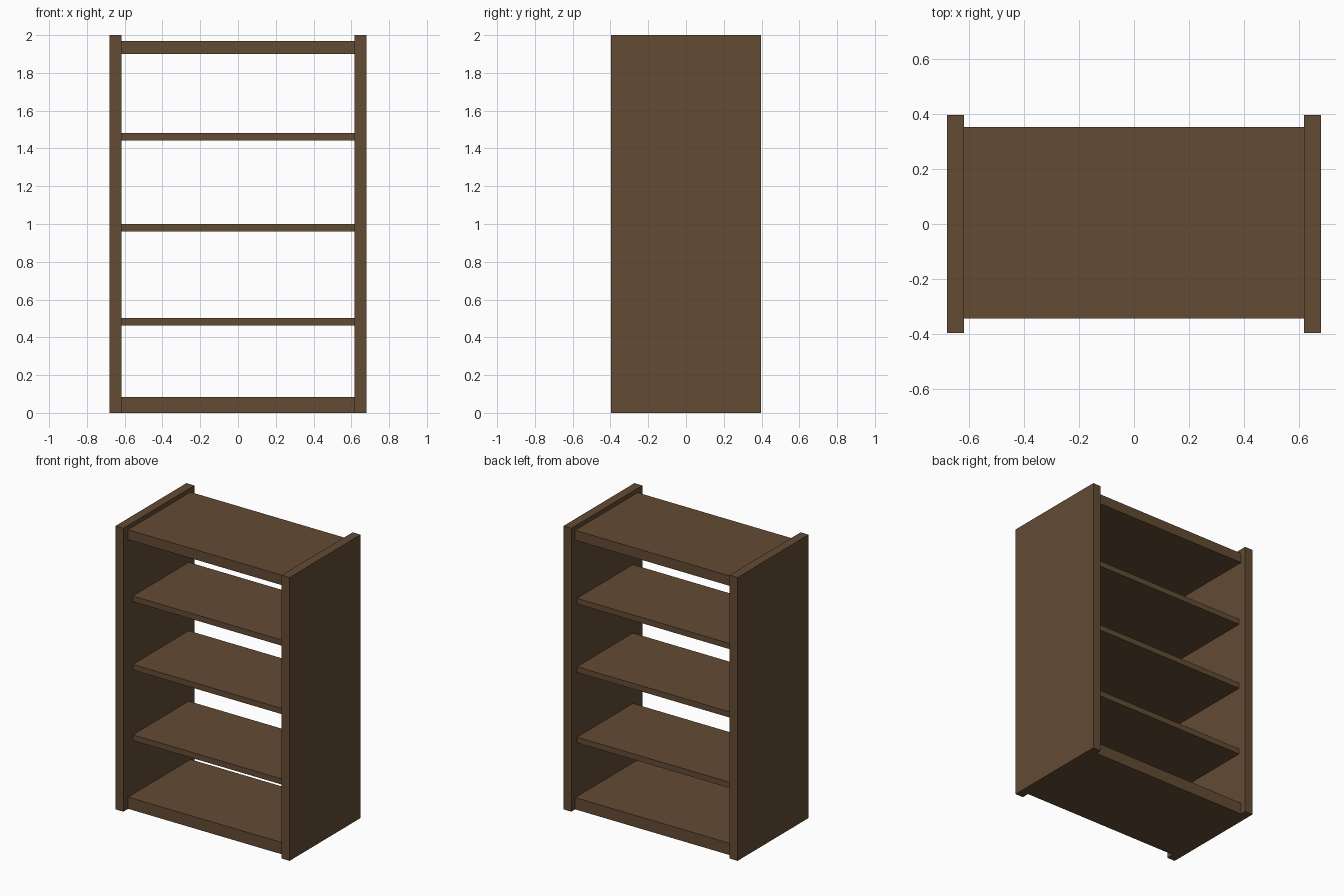
import bpy

if "Cube" in bpy.data.objects:
    bpy.data.objects.remove(bpy.data.objects["Cube"])

wood = bpy.data.materials.new("dark brown wood")
wood.diffuse_color = (0.124, 0.070, 0.034, 1.0)
wood.use_nodes = True
wood.node_tree.nodes["Principled BSDF"].inputs["Base Color"].default_value = wood.diffuse_color


def board(name, x, y, z):
    """Box spanning the given (min, max) ranges."""
    spans = (x, y, z)
    bpy.ops.mesh.primitive_cube_add(size=1, location=[(a + b) / 2 for a, b in spans])
    ob = bpy.context.object
    ob.name = name
    ob.scale = [b - a for a, b in spans]
    bpy.ops.object.transform_apply(location=False, rotation=False, scale=True)
    ob.data.materials.append(wood)
    return ob


INNER, OUTER = 0.618, 0.68

# Side panels
board("left_side_panel", (-OUTER, -INNER), (-0.396, 0.396), (0, 2))
board("right_side_panel", (INNER, OUTER), (-0.396, 0.396), (0, 2))

# Thick top and bottom boards
for name, z in (("bottom_board", (0, 0.083)), ("top_board", (1.90, 1.97))):
    board(name, (-INNER, INNER), (-0.343, 0.353), z)

# Thin shelves, set back a little further
for i, top in enumerate((0.502, 0.999, 1.482)):
    board(f"shelf_{i + 1}", (-INNER, INNER), (-0.29, 0.333), (top - 0.04, top))
